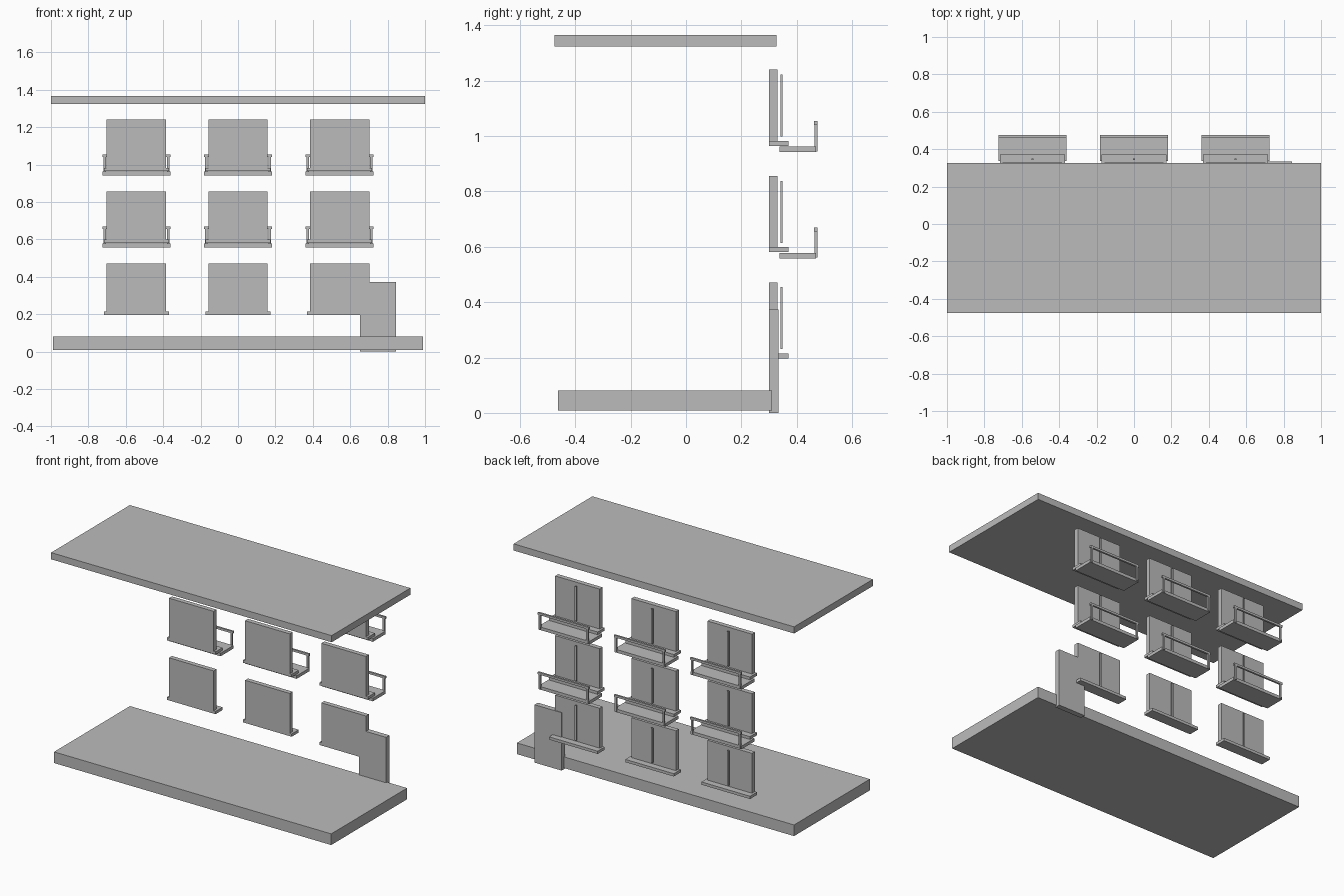
import bpy, bmesh

if "Cube" in bpy.data.objects:
    bpy.data.objects.remove(bpy.data.objects["Cube"])

# single flat grey
grey = bpy.data.materials.new("plain grey")
grey.diffuse_color = (0.5, 0.5, 0.5, 1)
grey.use_nodes = True
grey.node_tree.nodes["Principled BSDF"].inputs["Base Color"].default_value = grey.diffuse_color


def box(name, x, y, z):
    """Box from (min, max) ranges on each axis."""
    bm = bmesh.new()
    bmesh.ops.create_cube(bm, size=1)
    for v in bm.verts:
        v.co = [lo + (c + 0.5) * (hi - lo) for c, (lo, hi) in zip(v.co, (x, y, z))]
    mesh = bpy.data.meshes.new(name)
    bm.to_mesh(mesh)
    bm.free()
    mesh.materials.append(grey)
    ob = bpy.data.objects.new(name, mesh)
    bpy.context.collection.objects.link(ob)
    return ob


def span(centre, half):
    return (centre - half, centre + half)


# base slab, roof slab and door
box("base_slab", (-0.988, 0.988), (-0.462, 0.311), (0.008, 0.08))
box("roof_slab", (-1, 1), (-0.475, 0.327), (1.323, 1.366))
box("door", (0.653, 0.846), (0.300, 0.334), (0.0, 0.373))

for floor in range(3):
    z = 0.197 + 0.384 * floor          # underside of the sill
    for col in range(3):
        x = 0.543 * (col - 1)
        tag = f"_{floor}_{col}"
        # window panel, sill and centre bar
        box("window" + tag, span(x, 0.159), (0.300, 0.330), (z + 0.018, z + 0.275))
        box("window_sill" + tag, span(x, 0.173), (0.300, 0.371), (z, z + 0.018))
        box("window_bar" + tag, span(x, 0.006), (0.341, 0.349), (z + 0.033, z + 0.257))
        if floor == 0:
            continue
        # balcony floor, posts and rail
        box("balcony_floor" + tag, span(x, 0.182), (0.338, 0.469), (z - 0.023, z - 0.003))
        for side in (-1, 1):
            box(f"balcony_post{tag}_{side}", span(x + side * 0.170, 0.006),
                (0.464, 0.475), (z - 0.020, z + 0.076))
        box("balcony_rail" + tag, span(x, 0.182), (0.463, 0.475), (z + 0.075, z + 0.089))
